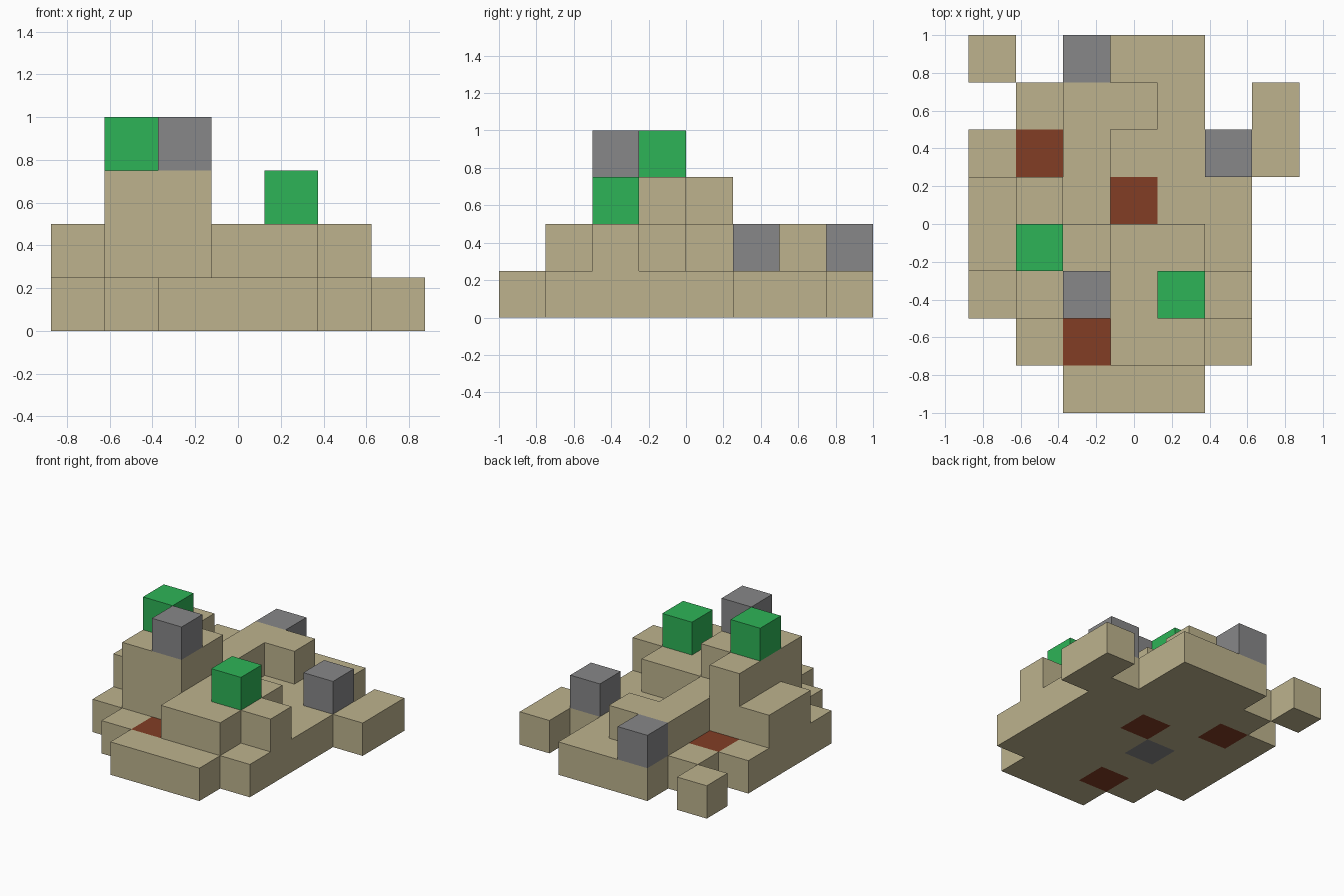
import bpy, bmesh
from mathutils import Vector

cube = bpy.data.objects.get("Cube")
if cube:
    bpy.data.objects.remove(cube, do_unlink=True)

S = 0.25  # block size


def material(name, rgb):
    m = bpy.data.materials.new(name)
    m.use_nodes = True
    m.diffuse_color = (*rgb, 1)
    bsdf = next(n for n in m.node_tree.nodes if n.type == 'BSDF_PRINCIPLED')
    bsdf.inputs["Base Color"].default_value = (*rgb, 1)
    return m


SAND = material("sand", (0.51, 0.45, 0.27))
STONE = material("stone_grey", (0.245, 0.245, 0.25))
GREEN = material("leaf_green", (0.027, 0.455, 0.095))
CLAY = material("clay_brown", (0.225, 0.048, 0.018))

# Terrain heights in blocks, rows from front to back, columns along x
HEIGHTS = ["0011100",
           "0112210",
           "1332220",
           "2332210",
           "2321110",
           "1121111",
           "0122101",
           "1011100"]

# Single accent blocks: column, row, layer
ACCENTS = {
    "front_clay_block": (CLAY, (2, 1, 0)),
    "middle_clay_block": (CLAY, (3, 4, 0)),
    "back_clay_block": (CLAY, (1, 5, 0)),
    "buried_stone_block": (STONE, (2, 3, 0)),
    "tower_stone_block": (STONE, (2, 2, 3)),
    "side_stone_block": (STONE, (5, 5, 1)),
    "back_stone_block": (STONE, (2, 7, 1)),
    "tower_green_block": (GREEN, (1, 3, 3)),
    "terrace_green_block": (GREEN, (4, 2, 2)),
}

accent_cells = {cell for _, cell in ACCENTS.values()}
terrain = {(c, r, k) for r, row in enumerate(HEIGHTS)
           for c, h in enumerate(row) for k in range(int(h))}
solid = terrain | accent_cells


def build(name, cells, mat):
    """Make one skin of the faces that are not covered by another block."""
    bm = bmesh.new()
    for cell in sorted(cells):
        centre = Vector(((cell[0] - 3) * S, (cell[1] - 3.5) * S, (cell[2] + 0.5) * S))
        for axis in range(3):
            for sign in (-1, 1):
                beside = list(cell)
                beside[axis] += sign
                if tuple(beside) in solid:
                    continue
                n, u = Vector(), Vector()
                n[axis] = sign
                u[(axis + 1) % 3] = 1
                v = n.cross(u)
                corners = (-u - v, u - v, u + v, v - u)
                bm.faces.new([bm.verts.new(centre + (n + d) * S / 2) for d in corners])
    bmesh.ops.remove_doubles(bm, verts=bm.verts, dist=0.001)
    mesh = bpy.data.meshes.new(name)
    bm.to_mesh(mesh)
    bm.free()
    mesh.materials.append(mat)
    bpy.context.collection.objects.link(bpy.data.objects.new(name, mesh))


# Sand terrain, one object per layer
for k, name in enumerate(("ground_layer", "terrace_layer", "tower_layer")):
    build(name, {c for c in terrain - accent_cells if c[2] == k}, SAND)

# Coloured blocks
for name, (mat, cell) in ACCENTS.items():
    build(name, {cell}, mat)
